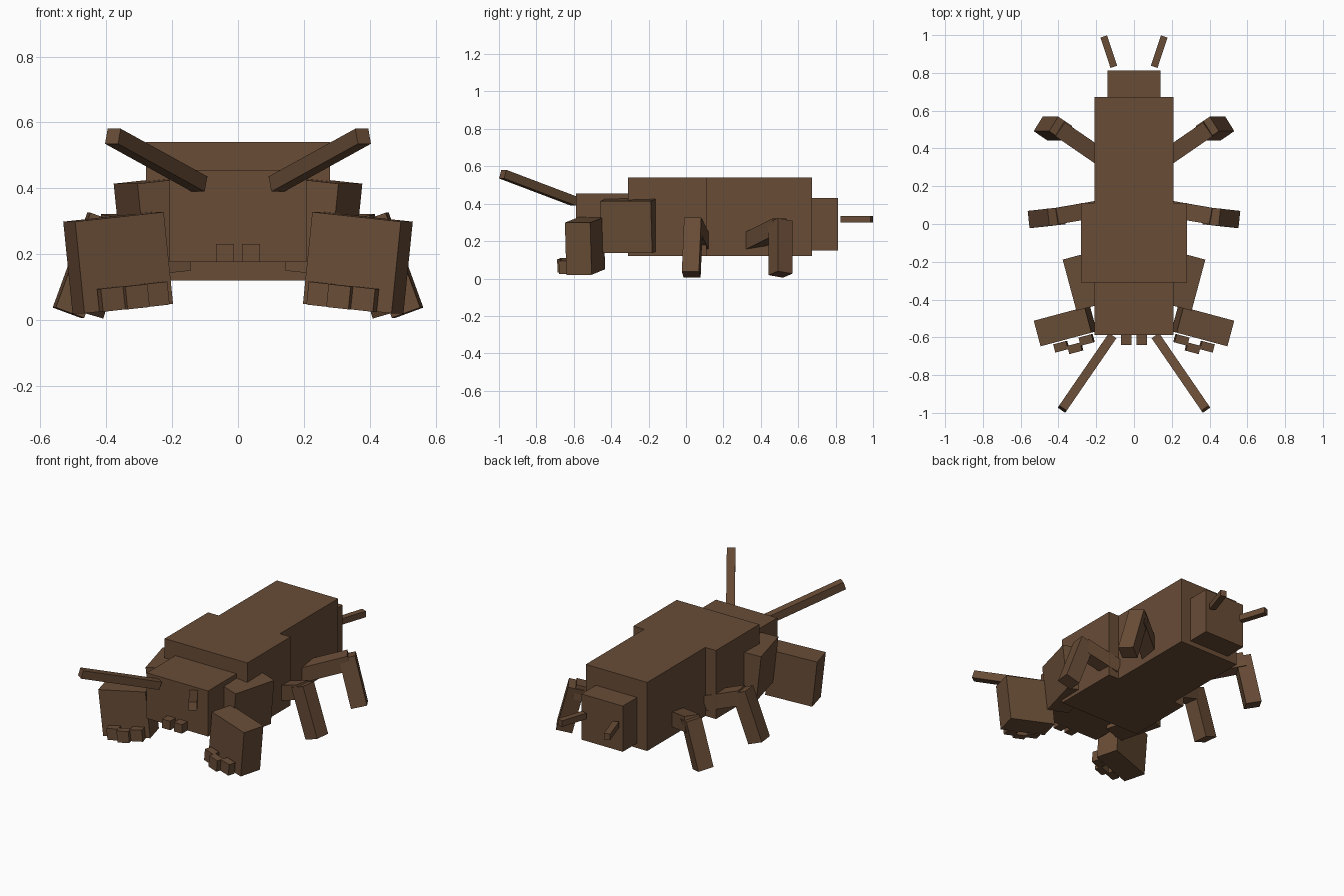
import bpy, bmesh
from math import radians, sin, cos
from mathutils import Matrix, Vector

default = bpy.data.objects.get("Cube")
if default:
    bpy.data.objects.remove(default, do_unlink=True)

BROWN = (0.138, 0.072, 0.037, 1)
shell = bpy.data.materials.new("earth_brown")
shell.use_nodes = True
shell.diffuse_color = BROWN
shell.node_tree.nodes["Principled BSDF"].inputs["Base Color"].default_value = BROWN
MIRROR = Matrix.Scale(-1, 4, (1, 0, 0))


def box(name, matrix, size):
    """Flat-faced box with the given placement and size."""
    bm = bmesh.new()
    bmesh.ops.create_cube(bm, size=1, matrix=matrix @ Matrix.Diagonal((*size, 1)))
    bmesh.ops.recalc_face_normals(bm, faces=bm.faces)
    mesh = bpy.data.meshes.new(name)
    bm.to_mesh(mesh)
    bm.free()
    mesh.materials.append(shell)
    bpy.context.collection.objects.link(bpy.data.objects.new(name, mesh))


def pair(name, matrix, size):
    """Left box and its mirrored right twin."""
    box("left_" + name, matrix, size)
    box("right_" + name, MIRROR @ matrix, size)


def centred(name, half_x, y0, y1, z0, z1):
    box(name, Matrix.Translation((0, (y0 + y1) / 2, (z0 + z1) / 2)),
        (half_x * 2, y1 - y0, z1 - z0))


def bar(name, start, end, width, yaw):
    """Square bar between two points; yaw sets which way its sides face."""
    start, end = Vector(start), Vector(end)
    z = (end - start).normalized()
    y = Vector((-sin(radians(yaw)), cos(radians(yaw)), 0))
    y = (y - z * y.dot(z)).normalized()
    turn = Matrix((y.cross(z), y, z)).transposed().to_4x4()
    pair(name, Matrix.Translation((start + end) / 2) @ turn,
         (width, width, (end - start).length))


# Body segments
centred("abdomen", 0.208, 0.11, 0.673, 0.12, 0.54)
centred("thorax", 0.28, -0.31, 0.11, 0.12, 0.54)
centred("head", 0.208, -0.587, -0.31, 0.176, 0.455)
centred("tail_segment", 0.14, 0.673, 0.812, 0.15, 0.43)

# Mouthparts
pair("mandible", Matrix.Translation((0.04, -0.612, 0.203)), (0.055, 0.055, 0.055))

# Feelers and tail prongs
bar("antenna", (0.117, -0.597, 0.413), (0.38, -0.98, 0.558), 0.048, -55)
bar("tail_prong", (0.107, 0.832, 0.317), (0.16, 0.993, 0.317), 0.037, 72)

# Digging arms, turned inward and leaning out
tilt = Matrix.Rotation(radians(-15), 4, "Z") @ Matrix.Rotation(radians(6), 4, "Y")
pair("upper_arm", Matrix.Translation((0.26, -0.302, 0.282)) @ tilt, (0.14, 0.28, 0.28))
paw = Matrix.Translation((0.364, -0.54, 0.174)) @ tilt
pair("paw", paw, (0.28, 0.14, 0.28))

# Claws, the middle one set forward
for label, x, y in (("inner", -0.08, -0.1), ("middle", -0.01, -0.127), ("outer", 0.06, -0.1)):
    pair(label + "_claw", paw @ Matrix.Translation((x, y, -0.105)), (0.07, 0.045, 0.07))

# Walking legs
bar("middle_thigh", (0.2, 0.078, 0.2), (0.42, 0.04, 0.278), 0.088, -9)
bar("middle_shin", (0.41, 0.04, 0.31), (0.515, 0.028, 0.022), 0.092, -6)
bar("rear_thigh", (0.17, 0.35, 0.2), (0.4, 0.508, 0.278), 0.09, 35)
bar("rear_shin", (0.388, 0.505, 0.305), (0.47, 0.505, 0.022), 0.092, 34)
